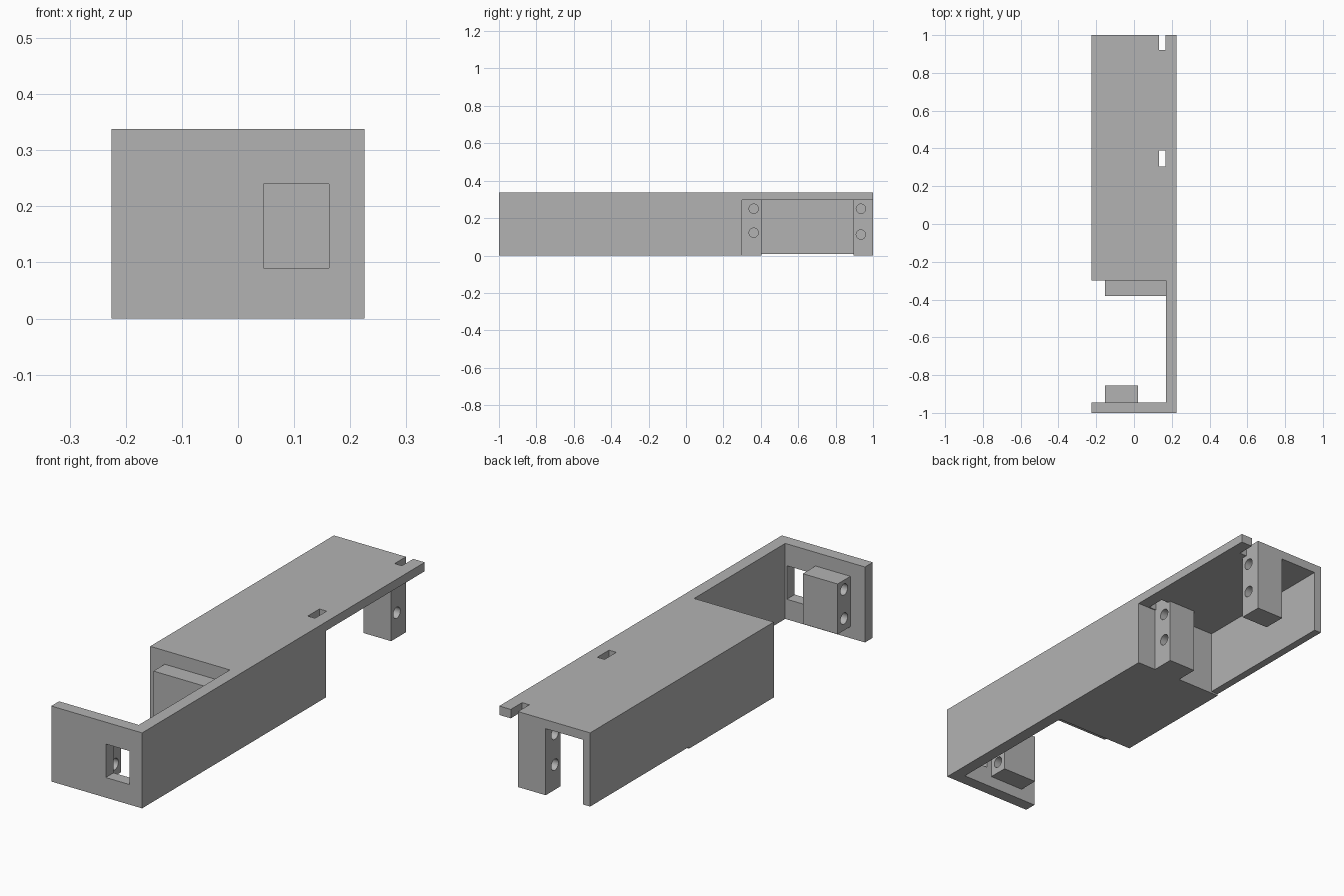
import bpy
import bmesh
import math
from mathutils import Matrix, Vector

if "Cube" in bpy.data.objects:
    bpy.data.objects.remove(bpy.data.objects["Cube"], do_unlink=True)

# Single plain material
grey = bpy.data.materials.new("light grey plastic")
grey.use_nodes = True
colour = (0.45, 0.45, 0.45, 1)
grey.diffuse_color = colour
grey.node_tree.nodes["Principled BSDF"].inputs["Base Color"].default_value = colour


def add_object(name, bm):
    mesh = bpy.data.meshes.new(name)
    bm.to_mesh(mesh)
    bm.free()
    mesh.materials.append(grey)
    obj = bpy.data.objects.new(name, mesh)
    bpy.context.scene.collection.objects.link(obj)
    return obj


def box(name, x, y, z):
    """Box spanning three (low, high) ranges."""
    bm = bmesh.new()
    bmesh.ops.create_cube(bm, size=1)
    size = [b - a for a, b in (x, y, z)]
    mid = Vector([(a + b) / 2 for a, b in (x, y, z)])
    bmesh.ops.scale(bm, vec=size, verts=bm.verts)
    bmesh.ops.translate(bm, vec=mid, verts=bm.verts)
    return add_object(name, bm)


def drill(x, y, z, radius=0.025):
    """Round cutter running along x."""
    bm = bmesh.new()
    place = Matrix.Translation(((x[0] + x[1]) / 2, y, z)) @ Matrix.Rotation(math.pi / 2, 4, "Y")
    bmesh.ops.create_cone(bm, cap_ends=True, segments=32, radius1=radius,
                          radius2=radius, depth=x[1] - x[0], matrix=place)
    return add_object("drill_cutter", bm)


def cut(obj, cutter):
    cutter.hide_render = True
    mod = obj.modifiers.new("cut", "BOOLEAN")
    mod.operation = "DIFFERENCE"
    mod.solver = "EXACT"
    mod.object = cutter
    bpy.context.view_layer.objects.active = obj
    bpy.ops.object.modifier_apply(modifier=mod.name)
    bpy.data.objects.remove(cutter, do_unlink=True)


# Bracket body carved from one block
body = box("bracket_body", (-0.225, 0.225), (-1, 1), (0, 0.338))
hollows = [
    ("front_bay", (-0.4, 0.17), (-0.945, -0.3), (-0.2, 0.5)),
    ("rear_bay", (-0.19, 0.4), (0.3, 1.2), (-0.2, 0.298)),
    ("rear_wall_relief", (-0.4, -0.1), (0.3, 1.2), (-0.2, 0.008)),
    ("middle_slot", (0.132, 0.168), (0.305, 0.388), (0.2, 0.5)),
    ("rear_notch", (0.132, 0.168), (0.92, 1.2), (0.2, 0.5)),
    ("front_window", (0.045, 0.162), (-1.2, -0.9), (0.09, 0.24)),
]
for hollow in hollows:
    cut(body, box(*hollow))

# Screw blocks: name, x, y and z ranges, hole x range, hole y, hole heights
blocks = [
    ("middle_screw_block", (-0.005, 0.132), (0.3, 0.403), (0, 0.298),
     (-0.2, 0.3), 0.362, (0.122, 0.25)),
    ("rear_screw_block", (-0.005, 0.132), (0.895, 1), (0, 0.298),
     (-0.2, 0.3), 0.935, (0.112, 0.25)),
    ("front_screw_block", (-0.153, 0.02), (-0.945, -0.855), (0.052, 0.277),
     (-0.3, 0.2), -0.9, (0.105, 0.235)),
    ("bay_screw_block", (-0.153, 0.17), (-0.38, -0.3), (0.052, 0.277),
     (-0.3, 0.02), -0.342, (0.105, 0.235)),
]
parts = [body]
for name, x, y, z, hole_x, hole_y, heights in blocks:
    block = box(name, x, y, z)
    for height in heights:
        cut(block, drill(hole_x, hole_y, height))
    parts.append(block)

# Smooth hole walls, keep block edges sharp
bpy.ops.object.select_all(action="DESELECT")
for part in parts:
    part.select_set(True)
bpy.context.view_layer.objects.active = body
bpy.ops.object.shade_smooth_by_angle(angle=math.radians(30))
